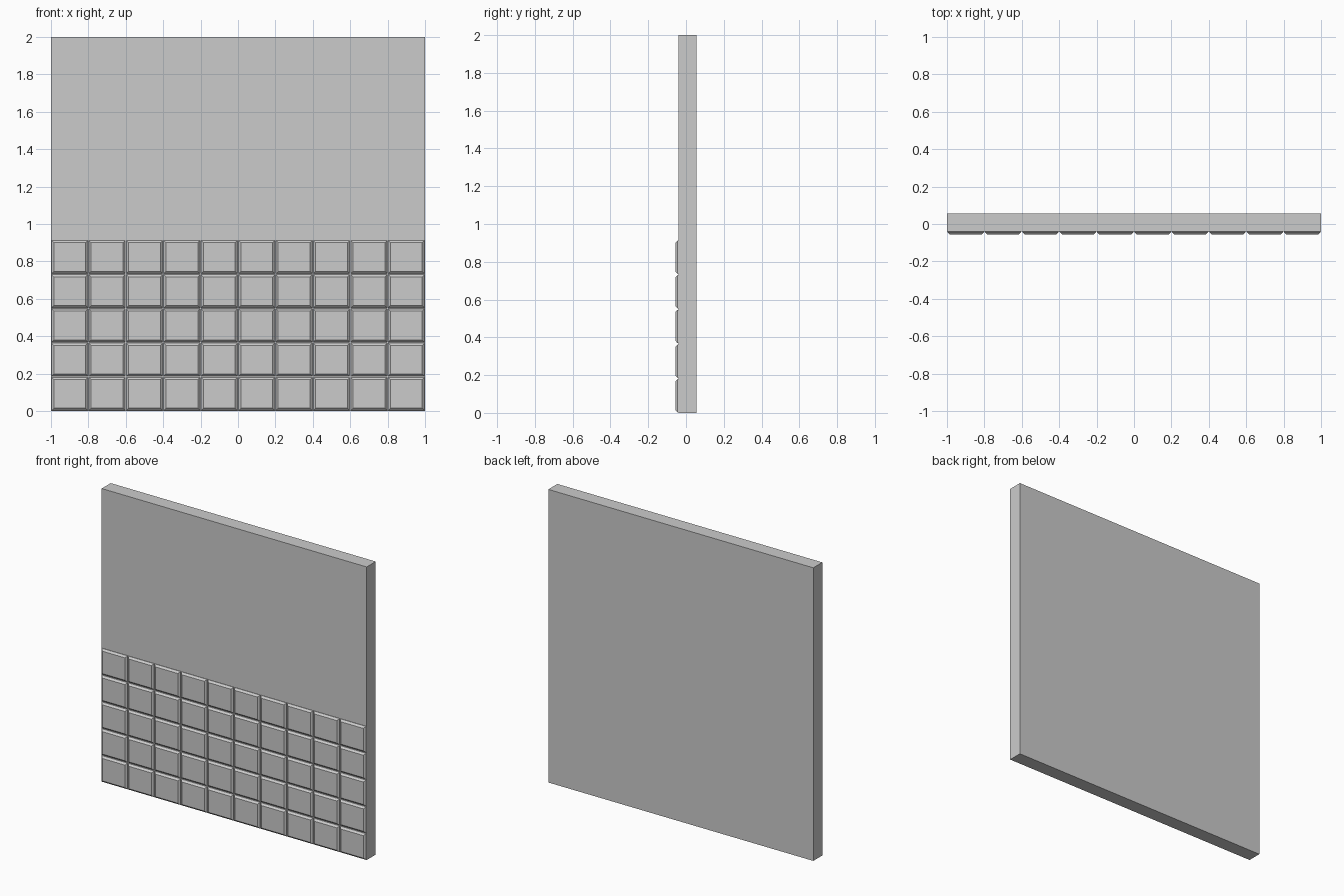
import bpy, bmesh

if "Cube" in bpy.data.objects:
    bpy.data.objects.remove(bpy.data.objects["Cube"])

SLAB_FRONT, SLAB_BACK, TILE_FRONT = -0.041, 0.056, -0.056
COLS, ROWS = 10, 5
PITCH_X, PITCH_Z = 0.2, 0.183
GAP, BEVEL = 0.003, 0.012


def new_object(name, bm):
    bmesh.ops.recalc_face_normals(bm, faces=bm.faces)
    mesh = bpy.data.meshes.new(name)
    bm.to_mesh(mesh)
    bm.free()
    obj = bpy.data.objects.new(name, mesh)
    bpy.context.collection.objects.link(obj)
    return obj


def box(lo, hi):
    bm = bmesh.new()
    bmesh.ops.create_cube(bm, size=1)
    for v in bm.verts:
        v.co = [lo[i] if v.co[i] < 0 else hi[i] for i in range(3)]
    return bm


# Plain wall slab
new_object("wall_slab", box((-1, SLAB_FRONT, 0), (1, SLAB_BACK, 2)))

# One tile with a chamfered front rim, repeated over the lower wall
bm = box((-1 + GAP, SLAB_FRONT + 0.001, GAP),
         (-1 + PITCH_X - GAP, 0, PITCH_Z - GAP))
for v in bm.verts:
    v.co.y = TILE_FRONT if v.co.y < -0.02 else SLAB_FRONT + 0.001
rim = [e for e in bm.edges if all(v.co.y < TILE_FRONT + 0.001 for v in e.verts)]
bmesh.ops.bevel(bm, geom=rim, offset=BEVEL, segments=1, affect='EDGES')
tiles = new_object("wall_tiles", bm)

for name, count, step in (("columns", COLS, (PITCH_X, 0, 0)),
                          ("rows", ROWS, (0, 0, PITCH_Z))):
    arr = tiles.modifiers.new(name, 'ARRAY')
    arr.count = count
    arr.use_relative_offset = False
    arr.use_constant_offset = True
    arr.constant_offset_displace = step
